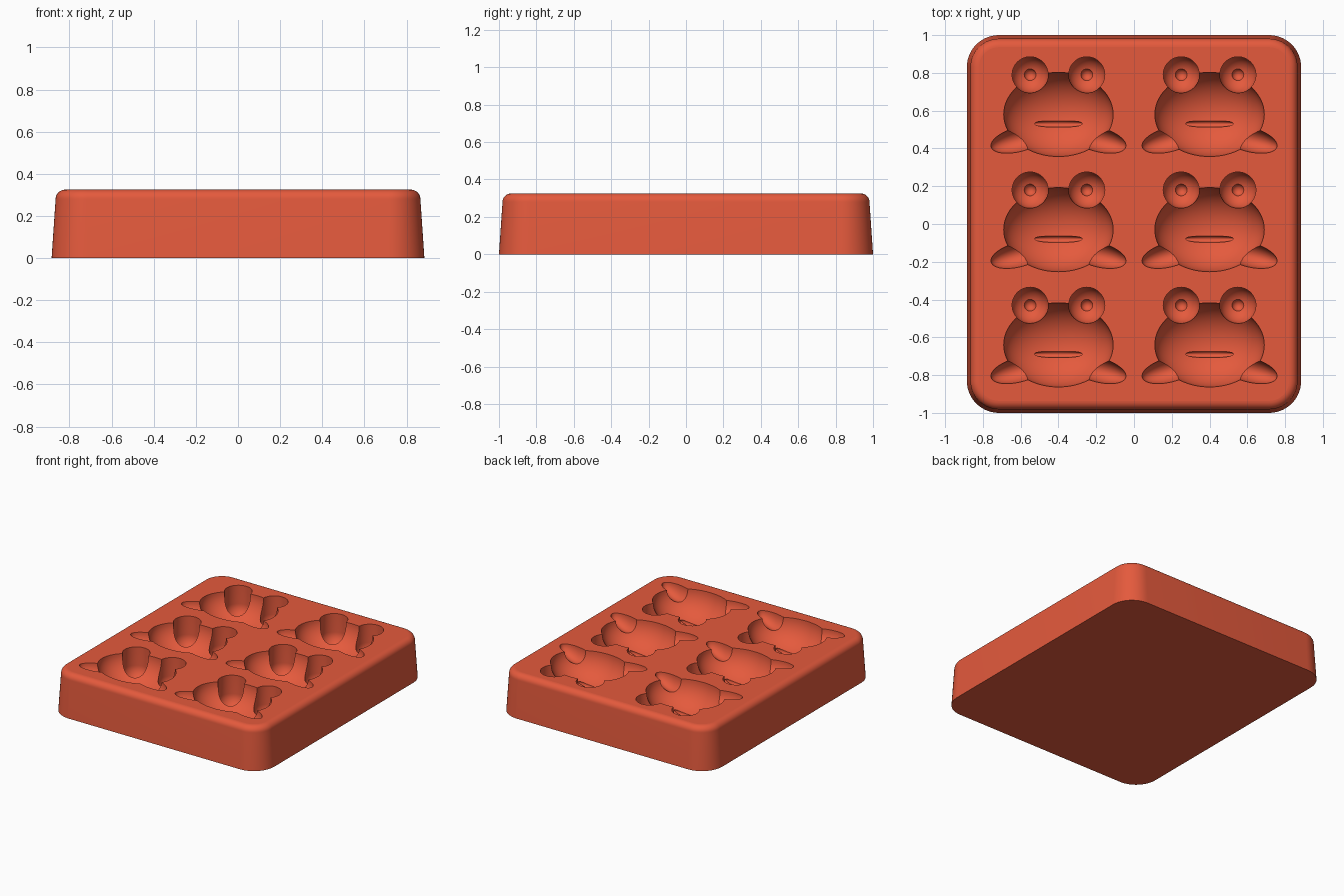
import bpy, bmesh, math
from mathutils import Matrix, Vector

if "Cube" in bpy.data.objects:
    bpy.data.objects.remove(bpy.data.objects["Cube"], do_unlink=True)

TOP = 0.325          # height of the tray
COLUMNS = (-0.4, 0.4)
ROWS = (0.58, -0.03, -0.64)

red = bpy.data.materials.new("silicone red")
color = (0.78, 0.102, 0.046, 1)
red.diffuse_color = color
red.use_nodes = True
red.node_tree.nodes["Principled BSDF"].inputs["Base Color"].default_value = color


def make_object(name, bm):
    bmesh.ops.recalc_face_normals(bm, faces=bm.faces)
    mesh = bpy.data.meshes.new(name)
    bm.to_mesh(mesh)
    bm.free()
    mesh.materials.append(red)
    obj = bpy.data.objects.new(name, mesh)
    bpy.context.collection.objects.link(obj)
    return obj


def rounded_ring(bm, z, inset, steps=14):
    """Closed loop of vertices around a rounded rectangle."""
    radius = 0.17 - inset
    ring = []
    for quarter, (sx, sy) in enumerate(((1, 1), (-1, 1), (-1, -1), (1, -1))):
        for i in range(steps + 1):
            a = math.pi / 2 * (quarter + i / steps)
            ring.append(bm.verts.new((sx * 0.715 + radius * math.cos(a),
                                      sy * 0.83 + radius * math.sin(a), z)))
    return ring


# Tray block: drafted walls and a rounded upper edge
fillet = 0.045
profile = [(0, 0)]
for i in range(9):
    a = math.pi / 2 * i / 8
    profile.append((TOP - fillet + fillet * math.sin(a),
                    0.019 + fillet * (1 - math.cos(a))))
bm = bmesh.new()
rings = [rounded_ring(bm, z, inset) for z, inset in profile]
for low, high in zip(rings, rings[1:]):
    for i in range(len(low)):
        j = (i + 1) % len(low)
        bm.faces.new((low[i], low[j], high[j], high[i]))
bm.faces.new(rings[0][::-1])
bm.faces.new(rings[-1])
tray = make_object("frog_mould_tray", bm)


def cutter(name, x, y, depth, size, tilt=0, mirrored=True, shaft=False, segments=48):
    """Ellipsoids for every frog; a shaft lifts the upper half through the top."""
    bm = bmesh.new()
    for cx in COLUMNS:
        for cy in ROWS:
            for side in ((-1, 1) if mirrored else (1,)):
                place = (Matrix.Translation((cx + side * x, cy + y, TOP - depth))
                         @ Matrix.Rotation(-side * tilt, 4, "Z")
                         @ Matrix.Diagonal(Vector((*size, 1))))
                new = bmesh.ops.create_uvsphere(bm, u_segments=segments,
                                                v_segments=segments // 2,
                                                radius=1, matrix=place)["verts"]
                if shaft:
                    for v in new:
                        if v.co.z > TOP - depth + 0.001:
                            v.co.z += depth
    obj = make_object(name, bm)
    obj.hide_render = True
    mod = tray.modifiers.new(name, "BOOLEAN")
    mod.operation = "DIFFERENCE"
    mod.solver = "EXACT"
    mod.object = obj
    return obj


# Frog cavities: head, eyes, pupils, feet and mouth
cutters = [
    cutter("head_cutter", 0, 0, -0.002, (0.29, 0.223, 0.2), mirrored=False, segments=64),
    cutter("foot_cutter", 0.208, -0.132, -0.001, (0.154, 0.064, 0.09),
           tilt=math.radians(15)),
    cutter("eye_cutter", 0.15, 0.21, 0.14, (0.096, 0.096, 0.096), shaft=True),
    cutter("pupil_cutter", 0.15, 0.21, 0.225, (0.032, 0.032, 0.032), segments=24),
    cutter("mouth_cutter", 0, -0.05, 0.185, (0.145, 0.018, 0.025),
           mirrored=False, segments=32),
]

# Bake the cuts into the tray and drop the helpers
bpy.context.view_layer.update()
graph = bpy.context.evaluated_depsgraph_get()
carved = bpy.data.meshes.new_from_object(tray.evaluated_get(graph))
tray.modifiers.clear()
tray.data = carved
for obj in cutters:
    bpy.data.objects.remove(obj, do_unlink=True)
carved.materials.clear()
carved.materials.append(red)
for face in carved.polygons:
    face.material_index = 0

# Smooth shading with crisp cavity rims and flat top and base
bpy.ops.object.select_all(action="DESELECT")
tray.select_set(True)
bpy.context.view_layer.objects.active = tray
bpy.ops.object.shade_smooth_by_angle(angle=math.radians(30))
for face in tray.data.polygons:
    if abs(face.normal.z) > 0.9999 and (face.center.z > TOP - 0.001 or face.center.z < 0.001):
        face.use_smooth = False
